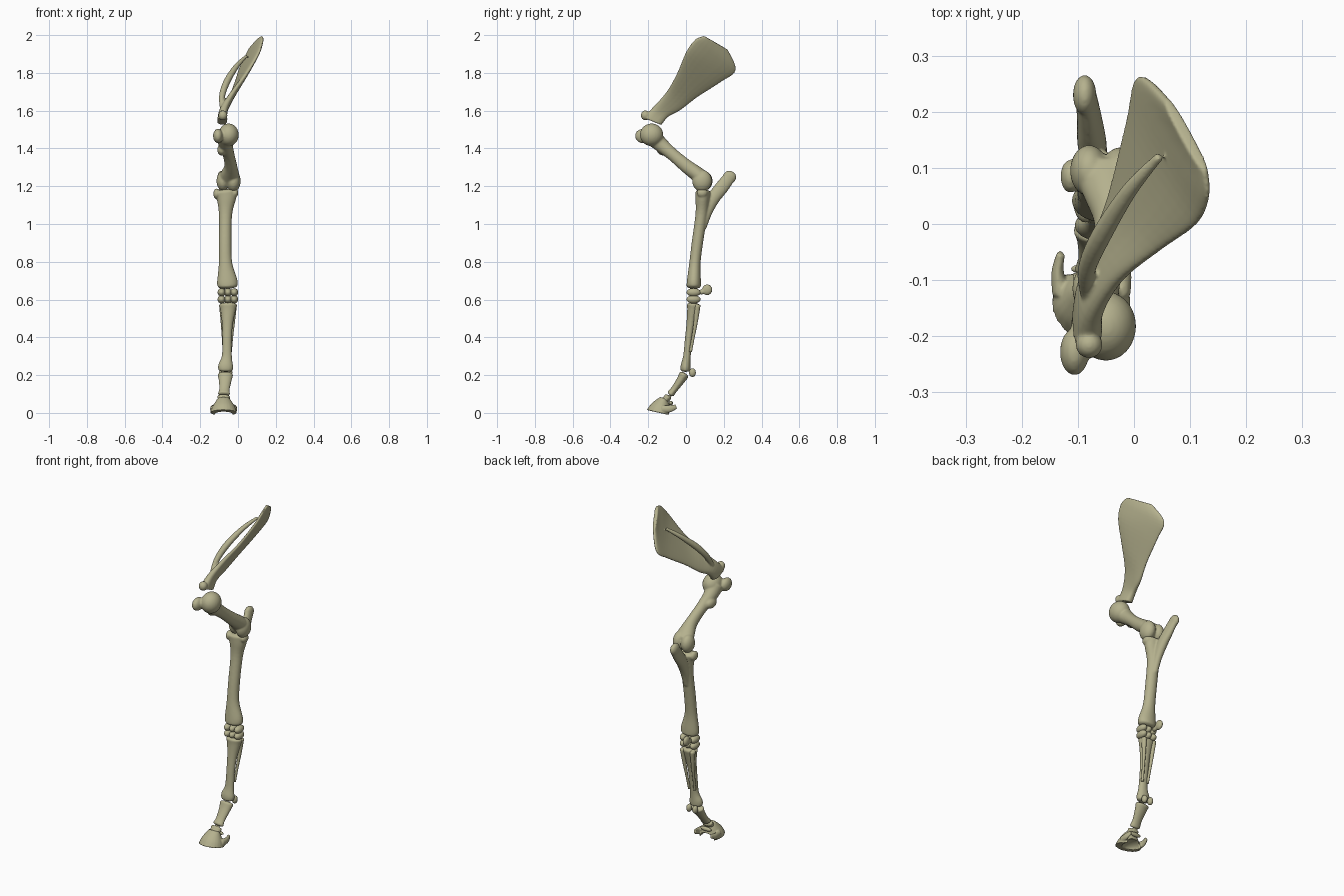
import bpy, bmesh, math
from mathutils import Vector, Matrix

SIDES = 24
STEPS = 5
MM = 0.001

old = bpy.data.objects.get("Cube")
if old:
    bpy.data.objects.remove(old, do_unlink=True)

bone_mat = bpy.data.materials.new("olive bone")
bone_mat.use_nodes = True
bone_colour = (0.46, 0.44, 0.27, 1)
bone_mat.diffuse_color = bone_colour
bone_mat.node_tree.nodes["Principled BSDF"].inputs["Base Color"].default_value = bone_colour


def spline(rows):
    """Smoothly interpolate every number in a list of equal-length rows."""
    result = []
    for i in range(len(rows) - 1):
        before, start = rows[max(i - 1, 0)], rows[i]
        end, after = rows[i + 1], rows[min(i + 2, len(rows) - 1)]
        for step in range(STEPS):
            t = step / STEPS
            row = []
            for p, q, r, s in zip(before, start, end, after):
                m, n = (r - p) / 2, (s - q) / 2
                row.append(q + m * t + (3 * (r - q) - 2 * m - n) * t ** 2
                           + (2 * (q - r) + m + n) * t ** 3)
            result.append(row)
    result.append(list(rows[-1]))
    return result


def skin(bm, frames, power=1.0):
    """Bridge oval rings, each given as centre plus two half-axis vectors."""
    rings = []
    for centre, u, v in frames:
        ring = []
        for k in range(SIDES):
            angle = math.tau * k / SIDES
            c, s = math.cos(angle), math.sin(angle)
            c = math.copysign(abs(c) ** power, c)
            s = math.copysign(abs(s) ** power, s)
            ring.append(bm.verts.new((centre + u * c + v * s) * MM))
        rings.append(ring)
    for low, high in zip(rings, rings[1:]):
        for k in range(SIDES):
            n = (k + 1) % SIDES
            bm.faces.new((low[k], low[n], high[n], high[k]))
    bm.faces.new(rings[0][::-1])
    bm.faces.new(rings[-1])


def shaft(bm, rows, dome=0.2):
    """Oval tube along a path; rows hold x, y, z, sideways and fore-aft radius."""
    rows = spline(rows)
    points = [Vector(r[:3]) for r in rows]
    frames = []
    last = len(rows) - 1
    for i, row in enumerate(rows):
        along = (points[min(i + 1, last)] - points[max(i - 1, 0)]).normalized()
        u = Vector((1, 0, 0))
        u = (u - along * u.dot(along)).normalized()
        frame = [points[i], u * row[3], along.cross(u) * row[4]]
        caps = []
        if dome and i in (0, last):
            push = along * min(row[3:]) * dome * (1 if i else -1)
            caps = [[frame[0] + push, frame[1] * 0.8, frame[2] * 0.8],
                    [frame[0] + push * 1.6, frame[1] * 0.4, frame[2] * 0.4]]
        frames += [frame] + caps if i else caps[::-1] + [frame]
    skin(bm, frames)


def blade(bm, rows):
    """Flat plate; rows hold front edge point, back edge point, half thickness."""
    rows = spline(rows)
    middles = [(Vector(r[:3]) + Vector(r[3:6])) / 2 for r in rows]
    frames = []
    for i, r in enumerate(rows):
        half = (Vector(r[3:6]) - Vector(r[:3])) / 2
        along = middles[min(i + 1, len(rows) - 1)] - middles[max(i - 1, 0)]
        frames.append((middles[i], half, along.cross(half).normalized() * r[6]))
    skin(bm, frames, 0.75)


def lump(bm, x, y, z, rx, ry, rz):
    place = Matrix.Translation(Vector((x, y, z)) * MM)
    size = Matrix.Diagonal((rx * MM, ry * MM, rz * MM, 1))
    bmesh.ops.create_uvsphere(bm, u_segments=24, v_segments=16, radius=1,
                              matrix=place @ size)


def bone(name, shafts=(), lumps=(), blades=(), dome=0.2, voxel=0.005, smooth=4):
    """Fuse shafts, plates and lumps into one smooth bone."""
    bm = bmesh.new()
    for rows in shafts:
        shaft(bm, rows, dome)
    for rows in blades:
        blade(bm, rows)
    for values in lumps:
        lump(bm, *values)
    bmesh.ops.recalc_face_normals(bm, faces=bm.faces)
    mesh = bpy.data.meshes.new(name)
    bm.to_mesh(mesh)
    bm.free()
    mesh.materials.append(bone_mat)
    mesh.shade_smooth()
    obj = bpy.data.objects.new(name, mesh)
    bpy.context.collection.objects.link(obj)
    if voxel:
        fuse = obj.modifiers.new("fuse", 'REMESH')
        fuse.mode = 'VOXEL'
        fuse.voxel_size = voxel
        fuse.use_smooth_shade = True
        relax = obj.modifiers.new("relax", 'SMOOTH')
        relax.factor = 0.5
        relax.iterations = smooth
    return obj


# Shoulder blade with its outer ridge and the socket end
bone("shoulder_blade",
     blades=[[(-82, -228, 1565, -85, -130, 1525, 27),
              (-70, -170, 1622, -85, -92, 1570, 22),
              (-25, -102, 1700, -70, -28, 1605, 17),
              (48, -46, 1800, -42, 60, 1672, 14),
              (112, 0, 1910, -12, 185, 1752, 14),
              (132, 48, 1976, 8, 264, 1815, 14),
              (128, 95, 1996, 58, 222, 1922, 11)]],
     shafts=[[(-84, -125, 1615, 12, 14), (-84, -80, 1680, 16, 16),
              (-58, -20, 1755, 18, 18), (-8, 60, 1835, 14, 14),
              (45, 120, 1890, 8, 8)]],
     lumps=[(-80, -215, 1575, 24, 24, 26)], voxel=0.004)

# Upper arm with rounded head, outer knobs and twin elbow condyles
bone("upper_arm",
     [[(-65, -180, 1465, 48, 50), (-65, -135, 1422, 38, 40),
       (-50, -70, 1367, 31, 33), (-38, 0, 1308, 33, 36),
       (-42, 55, 1267, 48, 40), (-48, 90, 1237, 58, 42)]],
     [(-50, -182, 1472, 54, 62, 60), (-106, -228, 1466, 26, 42, 38),
      (-85, -115, 1392, 25, 40, 30), (-24, 85, 1228, 38, 52, 58),
      (-80, 95, 1228, 34, 46, 52)])

# Forearm fused with the elbow point
bone("forearm",
     [[(-64, 90, 1170, 64, 40), (-62, 88, 1135, 52, 38),
       (-66, 82, 1050, 35, 32), (-68, 60, 900, 33, 30),
       (-66, 47, 790, 36, 30), (-57, 42, 700, 54, 37),
       (-55, 41, 670, 53, 38)],
      [(-86, 232, 1250, 18, 32), (-80, 190, 1195, 22, 36),
       (-75, 145, 1135, 26, 34), (-70, 112, 1060, 22, 26),
       (-68, 90, 980, 18, 18)]],
     [(-88, 230, 1248, 21, 36, 34), (-113, 85, 1160, 18, 30, 28),
      (-16, 85, 1165, 18, 28, 24)])

# Knee: two rows of small bones and the one standing out behind
for row_name, height in (("upper", 638), ("lower", 601)):
    for place, x in (("outer", -87), ("middle", -53), ("inner", -20)):
        bone(f"{row_name}_{place}_knee_bone",
             lumps=[(x, 40, height, 21, 37, 22)], voxel=0)
bone("rear_knee_bone", lumps=[(-82, 112, 652, 15, 28, 29),
                              (-80, 82, 640, 11, 22, 14)])

# Cannon bone
bone("cannon_bone",
     [[(-53, 40, 572, 49, 35), (-53, 36, 540, 40, 30),
       (-56, 25, 470, 29, 23), (-58, 14, 390, 25, 20),
       (-59, 5, 300, 27, 20), (-65, -2, 250, 40, 26),
       (-66, -3, 226, 38, 26)]])

# Paired splints and ankle pebbles
for label, s in (("inner", 1), ("outer", -1)):
    bone(label + "_splint",
         [[(-53 + s * 33, 60, 570, 14, 17), (-54 + s * 28, 52, 485, 10, 11),
           (-56 + s * 22, 36, 390, 7, 8), (-57 + s * 18, 24, 325, 7, 8)]],
         voxel=0)
    bone(label + "_ankle_pebble",
         lumps=[(-65 + s * 20, 34, 213, 15, 18, 23)], voxel=0)

# Pastern bones
bone("long_pastern",
     [[(-67, -10, 203, 42, 27), (-68, -30, 170, 34, 22),
       (-72, -62, 125, 28, 18), (-74, -82, 100, 33, 20)]])
bone("short_pastern",
     [[(-75, -94, 86, 36, 20), (-76, -106, 72, 31, 19),
       (-76, -120, 58, 36, 20)]], [(-75, -74, 98, 26, 10, 9)])

# Hoof bone with swept-back wings and a hollow sole
hoof = bone("hoof_bone",
            [[(-76, -140, 0, 71, 70), (-76, -134, 25, 63, 58),
              (-76, -123, 56, 45, 38), (-76, -115, 76, 32, 22)],
             [(-76 - 54, -125, 20, 16, 20), (-76 - 60, -85, 22, 11, 19),
              (-76 - 54, -52, 34, 7, 12)],
             [(-76 + 54, -125, 20, 16, 20), (-76 + 60, -85, 22, 11, 19),
              (-76 + 54, -52, 34, 7, 12)]],
            dome=0, voxel=0.004, smooth=2)
cutter = bone("sole_cutter", lumps=[(-76, -105, -8, 48, 72, 34)], voxel=0)
cutter.hide_render = True
cutter.hide_viewport = True
hollow = hoof.modifiers.new("hollow sole", 'BOOLEAN')
hollow.operation = 'DIFFERENCE'
hollow.object = cutter
bone("rear_hoof_pebble", lumps=[(-76, -80, 52, 36, 11, 12)], voxel=0)
